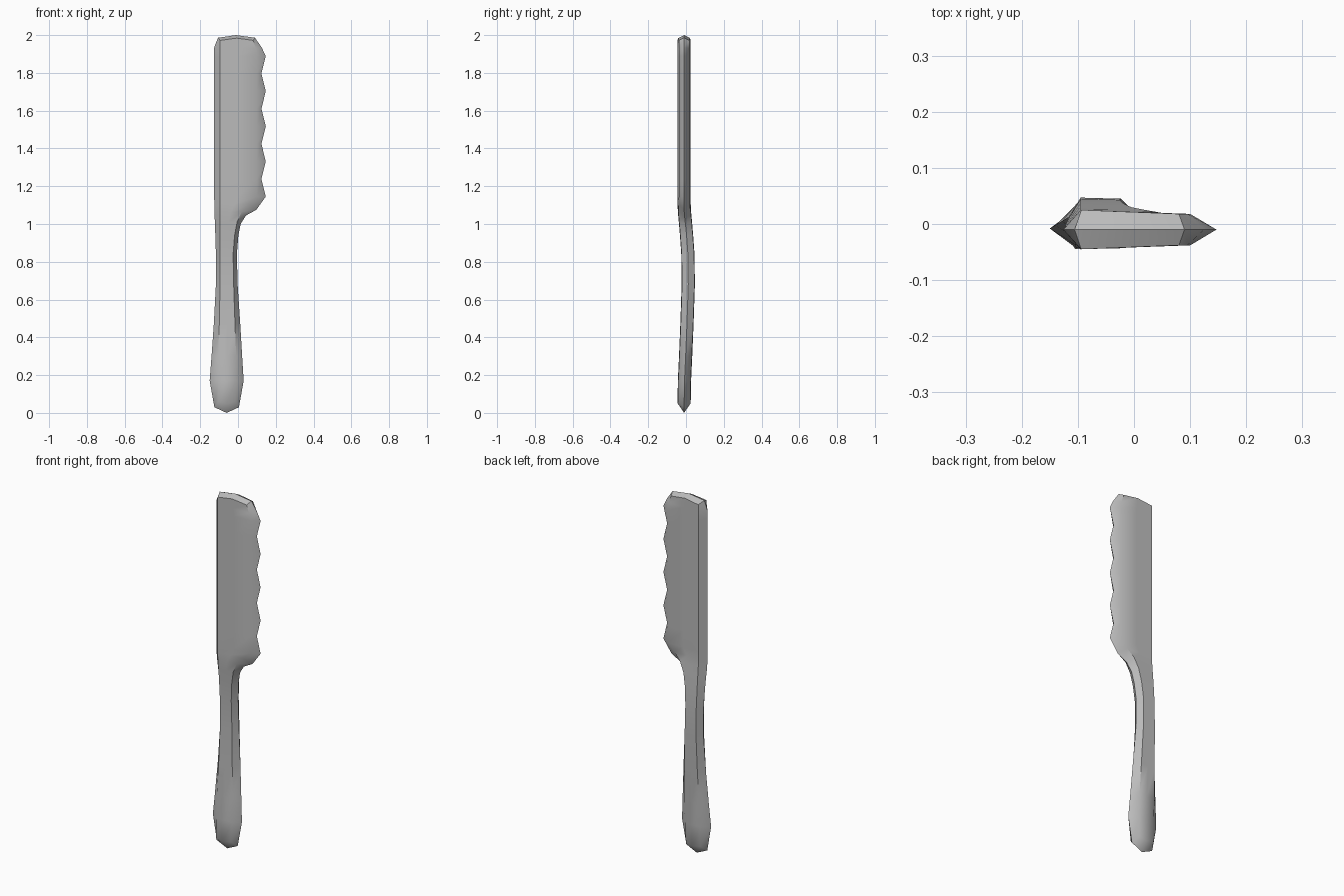
import bpy, bmesh, math

if "Cube" in bpy.data.objects:
    bpy.data.objects.remove(bpy.data.objects["Cube"])

# one flat colour
steel = bpy.data.materials.new("grey_metal")
steel.diffuse_color = (0.5, 0.5, 0.5, 1)
steel.use_nodes = True
steel.node_tree.nodes["Principled BSDF"].inputs["Base Color"].default_value = steel.diffuse_color

# Sections from bottom to top:
# outer z, inner z, left edge, inner left, inner right, right edge, centre y
handle = [
    (0.030, 0.060, -0.125, -0.105, -0.015, 0.005, -0.010),
    (0.170, 0.170, -0.150, -0.103, -0.012, 0.030, -0.008),
    (0.300, 0.300, -0.140, -0.105, -0.010, 0.022, -0.002),
    (0.470, 0.470, -0.128, -0.099, -0.016, 0.012, 0.005),
    (0.680, 0.680, -0.117, -0.095, -0.023, -0.002, 0.012),
    (0.840, 0.840, -0.117, -0.095, -0.026, -0.006, 0.010),
    (0.940, 0.940, -0.120, -0.095, -0.018, 0.002, 0.003),
    (1.000, 1.010, -0.122, -0.095, -0.005, 0.014, -0.003),
    (1.045, 1.065, -0.124, -0.095, 0.020, 0.042, -0.008),
    (1.075, 1.105, -0.125, -0.095, 0.060, 0.097, -0.010),
]

# scalloped blade edge: alternating points and notches
blade = []
for i in range(9):
    z = 1.145 + i * 0.0931
    blade.append((z, z, -0.126, -0.095, 0.100, 0.147 if i % 2 == 0 else 0.124, -0.010))

# rounded top
top = [
    (1.935, 1.930, -0.126, -0.095, 0.095, 0.125, -0.010),
    (1.986, 1.972, -0.106, -0.094, 0.080, 0.090, -0.010),
]

bm = bmesh.new()


def ring(zo, zi, xl, il, ir, xr, yc, bulge=0.0):
    """Eight-point section: sharp left and right edges, flat front and back."""
    hl = 0.035
    hr = 0.028 if ir > 0.05 else 0.033
    hm = (hl + hr) / 2
    xm = (il + ir) / 2
    pts = [(xl, yc, zo), (il, yc - hl, zi), (xm, yc - hm, zi + bulge), (ir, yc - hr, zi),
           (xr, yc, zo), (ir, yc + hr, zi), (xm, yc + hm, zi + bulge), (il, yc + hl, zi)]
    return [bm.verts.new(p) for p in pts]


sections = handle + blade + top
last = len(sections) - 1
rings = [ring(*s, bulge={0: -0.01, last: 0.012}.get(i, 0)) for i, s in enumerate(sections)]
for a, b in zip(rings, rings[1:]):
    for k in range(8):
        n = (k + 1) % 8
        bm.faces.new((a[k], a[n], b[n], b[k]))

# wedge-shaped caps at both ends
for r, tip in ((rings[0], (-0.06, -0.01, 0.0)), (rings[-1], (-0.01, -0.01, 2.0))):
    v = bm.verts.new(tip)
    for k in range(8):
        bm.faces.new((r[k], r[(k + 1) % 8], v))
bmesh.ops.recalc_face_normals(bm, faces=bm.faces)

mesh = bpy.data.meshes.new("serrated_knife")
bm.to_mesh(mesh)
bm.free()
mesh.materials.append(steel)
knife = bpy.data.objects.new("serrated_knife", mesh)
bpy.context.collection.objects.link(knife)

# smooth shading with crisp bevel lines
bpy.context.view_layer.objects.active = knife
knife.select_set(True)
bpy.ops.object.shade_smooth_by_angle(angle=math.radians(42))
